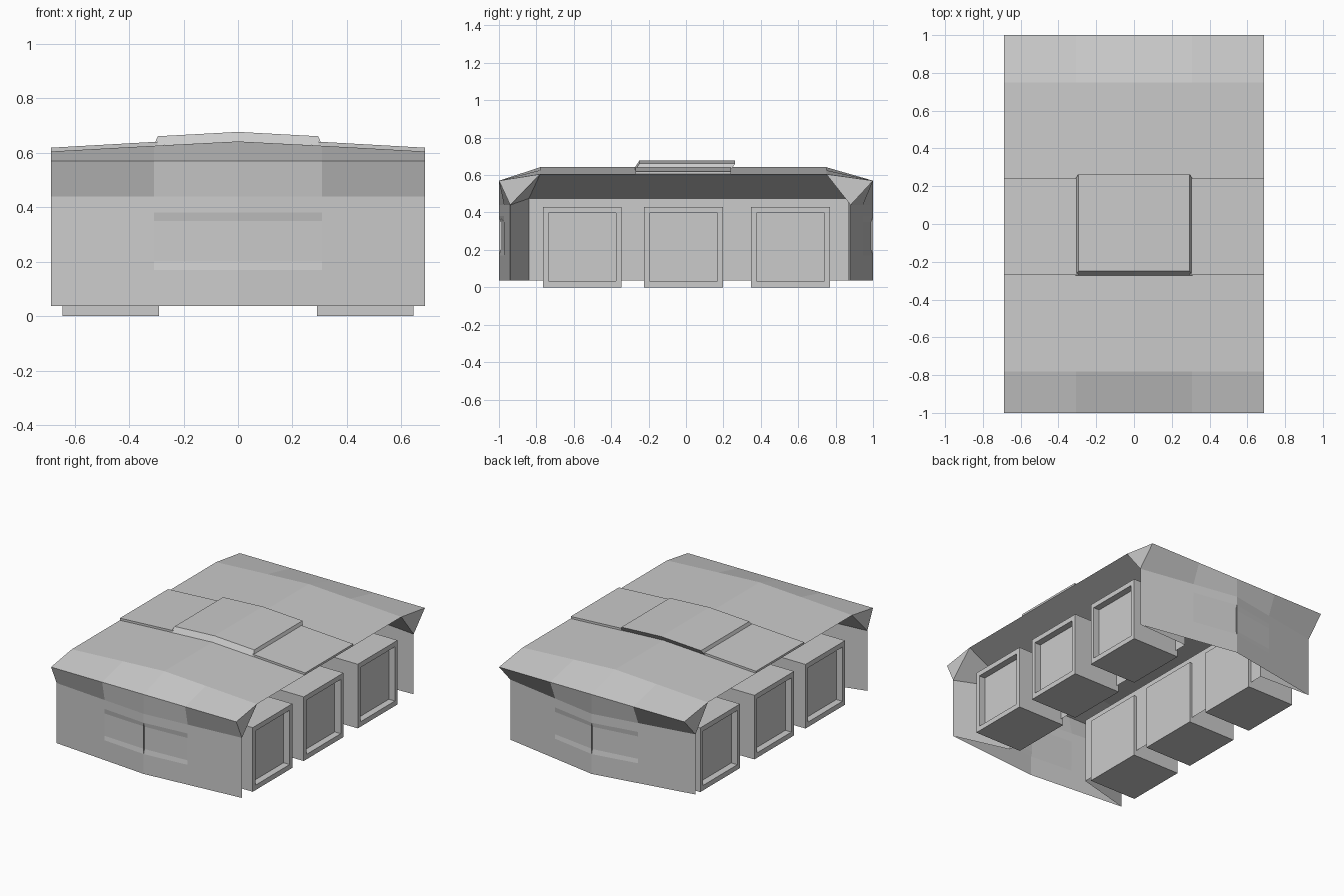
import bpy, bmesh
from mathutils import Vector

if "Cube" in bpy.data.objects:
    bpy.data.objects.remove(bpy.data.objects["Cube"])


def make_mirrored(name, faces):
    """Build the +x half from coordinate faces, weld it, mirror across x."""
    bm = bmesh.new()
    for f in faces:
        bm.faces.new([bm.verts.new(Vector(p)) for p in f])
    bmesh.ops.remove_doubles(bm, verts=bm.verts, dist=1e-4)
    bmesh.ops.recalc_face_normals(bm, faces=bm.faces)
    me = bpy.data.meshes.new(name)
    bm.to_mesh(me)
    bm.free()
    ob = bpy.data.objects.new(name, me)
    bpy.context.collection.objects.link(ob)
    m = ob.modifiers.new("Mirror", 'MIRROR')
    m.use_clip = True
    return ob


def skin(a, b):
    """Quads joining two equal rows of points."""
    return [(a[i], a[i + 1], b[i + 1], b[i]) for i in range(len(a) - 1)]


W2 = .687                     # half width
XS = (0, .308, W2)
Z0 = .037                     # underside of the shell
DEPTH = .01                   # grille recess at the centre


def end_points(s, corner, ridge, inner):
    wall = [s * (1 - (1 - corner) * x / W2) for x in XS]
    row = lambda z: [(x, y, z) for x, y in zip(XS, wall)]
    return dict(
        s=s,
        roof=[(x, s * ridge, z) for x, z in zip(XS, (.642, .626, .605))],
        tip=[(x, s, .57) for x in XS],
        wall=row(.44), gtop=row(.38), gbot=row(.17), base=row(Z0),
        I=(XS[1], s * inner, .475), J=(XS[1], s * inner, Z0))


def end_faces(e):
    s, W, B, I, J = e['s'], e['wall'], e['base'], e['I'], e['J']
    f = skin(e['roof'], e['tip']) + skin(e['tip'], W)
    # bowed wall around the grille
    gt, gb = e['gtop'], e['gbot']
    top = (XS[1], gt[1][1], .35)
    bot = (XS[1], gt[1][1], .20)
    f += [(W[1], W[2], B[2], B[1], gb[1], bot, top, gt[1])]
    f += skin(W[:2], gt[:2]) + skin(gb[:2], B[:2])
    # shallow grille recess, fading out sideways
    y = gt[0][1] - s * DEPTH
    it, ib = [(0, y, .35), top], [(0, y, .20), bot]
    f += skin(gt[:2], it) + skin(it, ib) + skin(ib, gb[:2])
    # back of the wall and corner under the roof
    R, T = e['roof'][2], e['tip'][2]
    f += [(W[2], B[2], J, I), (I, W[2], R), (W[2], T, R)]
    return f


# main shell: roof, end walls, centre spine; open underneath
front = end_points(-1, .94, .78, .84)
back = end_points(1, .88, .75, .865)
row = lambda e: e['roof'] + [e['I'], e['J']]
make_mirrored("body_shell",
              end_faces(front) + end_faces(back) + skin(row(front), row(back)))

# thin divider in the middle of each grille
for name, s in (("front_grille_divider", -1), ("back_grille_divider", 1)):
    y = s * (1 - DEPTH)
    make_mirrored(name, [[(0, s, .38), (0, y, .35), (0, y, .20), (0, s, .17)]])


def slab(name, low, high, ylow, yhigh):
    """Block between a lower and an upper (x, z) profile, each with a y range."""
    r = lambda prof, y: [(x, y, z) for x, z in prof]
    lf, lb = r(low, ylow[0]), r(low, ylow[1])
    hf, hb = r(high, yhigh[0]), r(high, yhigh[1])
    f = skin(lf, lb) + skin(hf, hb) + skin(lf, hf) + skin(lb, hb)
    f += [(lf[-1], lb[-1], hb[-1], hf[-1])]
    if low[0][0] > 0:
        f += [(lf[0], lb[0], hb[0], hf[0])]
    return make_mirrored(name, f)


# raised roof plates and leaning hatch
slab("roof_plate", [(.295, .6267), (W2, .605)], [(.295, .641), (W2, .619)],
     (-.27, .24), (-.27, .24))
slab("roof_hatch", [(0, .642), (.31, .626)], [(0, .677), (.295, .661)],
     (-.272, .238), (-.25, .263))

# wheel blocks with a recessed outer panel
for name, y0, y1 in (("front_wheel_block", -.765, -.345),
                     ("middle_wheel_block", -.225, .197),
                     ("back_wheel_block", .348, .77)):
    def ring(x, d):
        a, b, lo, hi = y0 + d, y1 - d, d * 1.15, .43 - d * 1.15
        return [(x, a, lo), (x, b, lo), (x, b, hi), (x, a, hi), (x, a, lo)]
    rings = [ring(.29, 0), ring(.645, 0), ring(.645, .029), ring(.60, .029)]
    f = [rings[0][:4], rings[-1][:4]]
    for a, b in zip(rings, rings[1:]):
        f += skin(a, b)
    make_mirrored(name, f)
